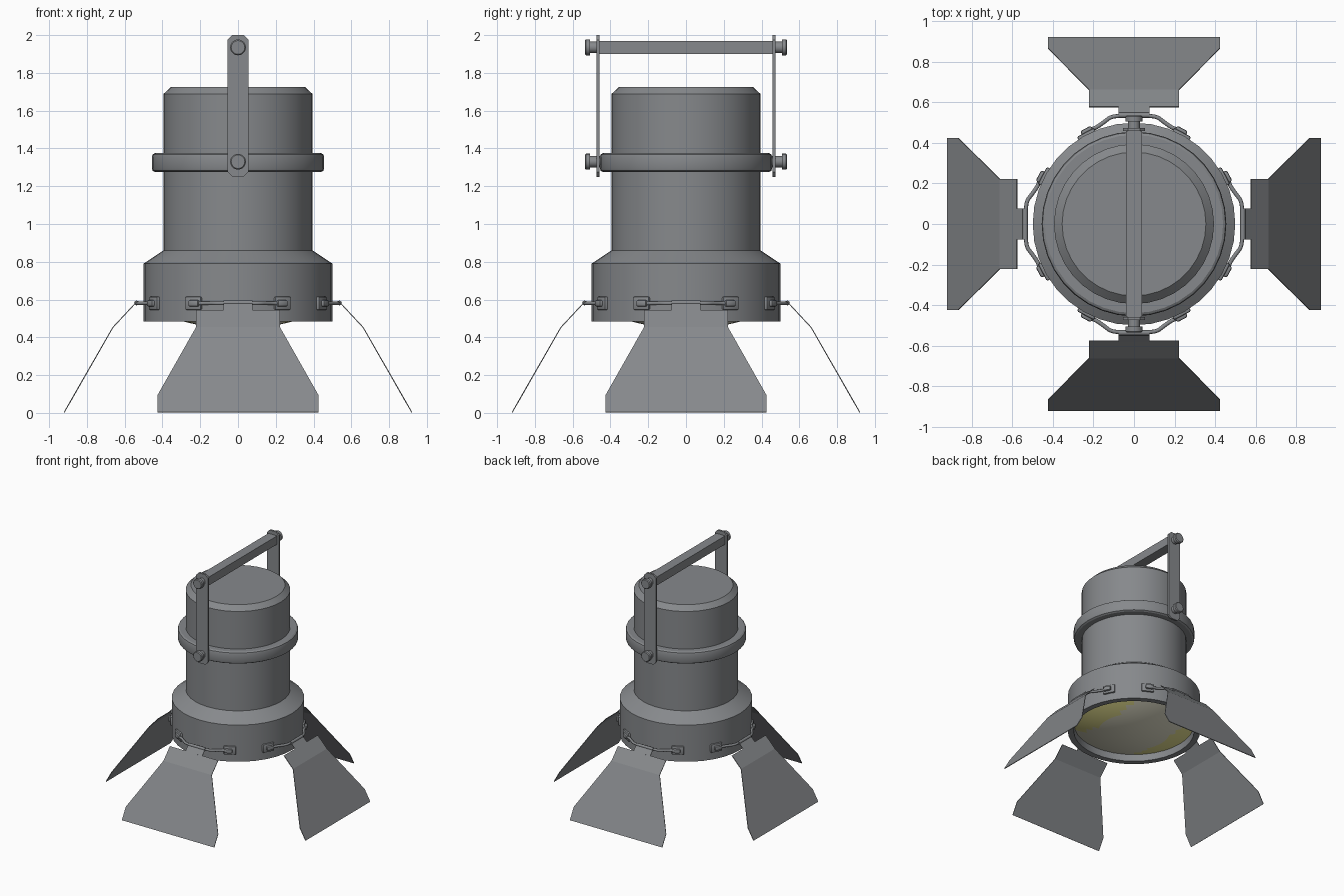
import bpy, bmesh, math
from mathutils import Matrix, Vector

if "Cube" in bpy.data.objects:
    bpy.data.objects.remove(bpy.data.objects["Cube"])


def material(name, rgb):
    m = bpy.data.materials.new(name)
    m.diffuse_color = (*rgb, 1)
    m.use_nodes = True
    m.node_tree.nodes["Principled BSDF"].inputs["Base Color"].default_value = m.diffuse_color
    return m


GREY = material("grey metal", (0.24, 0.25, 0.262))
YELLOW = material("yellow glass", (0.9, 0.85, 0.32))
PALE = material("pale glass", (0.75, 0.73, 0.58))


def finish(name, bm, mats=(GREY,), matrix=None, smooth=True):
    bmesh.ops.recalc_face_normals(bm, faces=bm.faces)
    me = bpy.data.meshes.new(name)
    bm.to_mesh(me)
    bm.free()
    ob = bpy.data.objects.new(name, me)
    bpy.context.collection.objects.link(ob)
    for m in mats:
        me.materials.append(m)
    if matrix is not None:
        me.transform(matrix)
    if smooth:
        bpy.ops.object.select_all(action='DESELECT')
        ob.select_set(True)
        bpy.context.view_layer.objects.active = ob
        bpy.ops.object.shade_smooth_by_angle(angle=math.radians(30))
    return ob


def lathe(name, profile, closed=False, sides=32, matrix=None, mats=(GREY,), rule=None):
    """Revolve (radius, z) points about z; radius 0 becomes a pole."""
    bm = bmesh.new()
    rings = []
    for r, z in profile:
        if r == 0:
            rings.append([bm.verts.new((0, 0, z))] * sides)
        else:
            rings.append([bm.verts.new((r * math.cos(2 * math.pi * i / sides),
                                        r * math.sin(2 * math.pi * i / sides), z))
                          for i in range(sides)])
    pairs = list(zip(rings, rings[1:]))
    if closed:
        pairs.append((rings[-1], rings[0]))
    for a, b in pairs:
        for i in range(sides):
            j = (i + 1) % sides
            f = bm.faces.new(list(dict.fromkeys((a[i], a[j], b[j], b[i]))))
            if rule:
                f.material_index = rule(f.calc_center_median())
    return finish(name, bm, mats, matrix)


def plate(name, outlines, thickness, matrix):
    """Sheet made of several polygons sharing edges, thickened both ways."""
    bm = bmesh.new()
    for pts in outlines:
        bm.faces.new([bm.verts.new(p) for p in pts])
    bmesh.ops.remove_doubles(bm, verts=bm.verts, dist=1e-5)
    ob = finish(name, bm, matrix=matrix, smooth=False)
    mod = ob.modifiers.new("thickness", 'SOLIDIFY')
    mod.thickness = thickness
    mod.offset = 0
    return ob


def box(name, size, centre, matrix=None, bevel=0.0):
    bm = bmesh.new()
    bmesh.ops.create_cube(bm, size=1)
    bmesh.ops.scale(bm, vec=size, verts=bm.verts)
    bmesh.ops.translate(bm, vec=centre, verts=bm.verts)
    if bevel:
        bmesh.ops.bevel(bm, geom=bm.edges[:], offset=bevel, segments=2,
                        profile=0.5, affect='EDGES')
    return finish(name, bm, matrix=matrix)


def wire(name, pts, radius, matrix):
    cu = bpy.data.curves.new(name, 'CURVE')
    cu.dimensions = '3D'
    cu.bevel_depth = radius
    cu.bevel_resolution = 2
    cu.resolution_u = 4
    cu.use_fill_caps = True
    sp = cu.splines.new('BEZIER')
    sp.bezier_points.add(len(pts) - 1)
    for bp, p in zip(sp.bezier_points, pts):
        bp.co = p
        bp.handle_left_type = bp.handle_right_type = 'AUTO'
    cu.materials.append(GREY)
    ob = bpy.data.objects.new(name, cu)
    ob.matrix_world = matrix
    bpy.context.collection.objects.link(ob)
    bpy.ops.object.select_all(action='DESELECT')
    ob.select_set(True)
    bpy.context.view_layer.objects.active = ob
    bpy.ops.object.convert(target='MESH')


# lamp housing with hollow rim at the bottom
lathe("housing", [(0, 1.726), (0.355, 1.726), (0.395, 1.688), (0.395, 0.86), (0.50, 0.79),
                  (0.50, 0.485), (0.455, 0.485), (0.45, 0.56), (0, 0.56)], sides=36)

# bulging recessed lens, pale across the middle and yellow at two sides
R = 0.451
lens = [(R * k / 10, 0.54 - 0.095 * (1 - (k / 10) ** 2)) for k in range(11)]
lathe("lens", lens, sides=36, mats=(PALE, YELLOW),
      rule=lambda c: 1 if abs(c.x) > 0.25 else 0)

# clamp collar
lathe("collar", [(0.385, 1.375), (0.44, 1.375), (0.452, 1.368), (0.456, 1.355),
                 (0.456, 1.295), (0.452, 1.282), (0.44, 1.275), (0.385, 1.275)],
      closed=True, sides=36)

# handle: cross bar, two arms, four bolts
box("handle_bar", (0.08, 0.94, 0.07), (0, 0, 1.935))
for s in (-1, 1):
    c = 0.025
    arm = [(-0.055, 1.25 + c), (-0.055 + c, 1.25), (0.055 - c, 1.25), (0.055, 1.25 + c),
           (0.055, 2.0 - c), (0.055 - c, 2.0), (-0.055 + c, 2.0), (-0.055, 2.0 - c)]
    plate("handle_arm", [[(x, 0.466 * s, z) for x, z in arm]], 0.016, Matrix())
    for z in (1.33, 1.935):
        place = Matrix.Translation((0, 0, z)) @ Matrix.Rotation(-s * math.pi / 2, 4, 'X')
        lathe("handle_bolt", [(0, 0.44), (0.03, 0.44), (0.03, 0.507), (0.042, 0.507),
                              (0.042, 0.53), (0.036, 0.536), (0, 0.536)],
              sides=20, matrix=place)

# four barn doors, each with hinge tab, wire and two brackets
for q in range(4):
    turn = Matrix.Rotation(q * math.pi / 2, 4, 'Z')
    plate("barn_door", [
        [(-0.222, 0.578, 0.543), (0.222, 0.578, 0.543), (0.222, 0.662, 0.453), (-0.222, 0.662, 0.453)],
        [(-0.222, 0.662, 0.453), (0.222, 0.662, 0.453), (0.425, 0.868, 0.095),
         (0.425, 0.92, 0.003), (-0.425, 0.92, 0.003), (-0.425, 0.868, 0.095)]], 0.005, turn)
    plate("hinge_tab", [[(-0.077, 0.54, 0.584), (0.077, 0.54, 0.584),
                         (0.077, 0.58, 0.541), (-0.077, 0.58, 0.541)]], 0.005, turn)
    wire("hinge_barrel", [(-0.077, 0.537, 0.582), (0.077, 0.537, 0.582)], 0.013, turn)
    half = [(0.08, 0.533), (0.115, 0.526), (0.15, 0.502), (0.185, 0.478), (0.25, 0.453)]
    path = [(-x, y, 0.58) for x, y in reversed(half)] + [(x, y, 0.58) for x, y in half]
    wire("hinge_wire", path, 0.010, turn)
    for s in (-1, 1):
        spot = turn @ Matrix.Rotation(-s * math.radians(28), 4, 'Z')
        box("bracket_base", (0.095, 0.03, 0.07), (0, 0.497, 0.58), spot, 0.008)
        box("bracket_clip", (0.06, 0.03, 0.034), (-0.01 * s, 0.514, 0.58), spot, 0.009)
